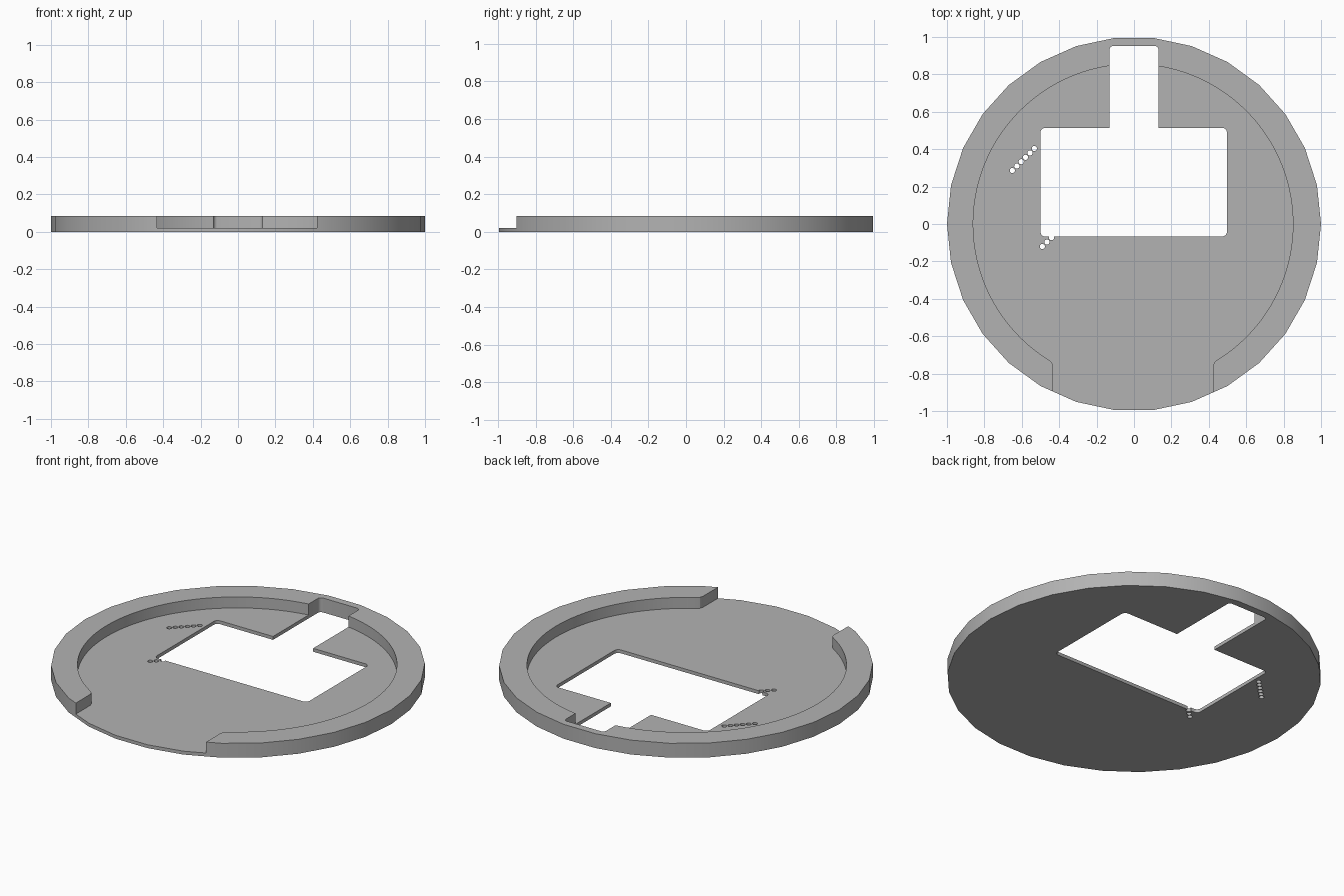
import bpy, bmesh
from math import sin, cos, acos, pi, radians

cube = bpy.data.objects.get("Cube")
if cube:
    bpy.data.objects.remove(cube, do_unlink=True)

HEIGHT, FLOOR = 0.085, 0.02

grey = bpy.data.materials.new("plain grey")
grey.use_nodes = True
colour = (0.45, 0.45, 0.45, 1)
grey.diffuse_color = colour
grey.node_tree.nodes["Principled BSDF"].inputs["Base Color"].default_value = colour


def circle(x, y, r, n):
    return [(x + r * cos(2 * pi * i / n), y + r * sin(2 * pi * i / n)) for i in range(n)]


def rounded_box(x0, x1, y0, y1, r):
    pts = []
    corners = [(x1 - r, y1 - r), (x0 + r, y1 - r), (x0 + r, y0 + r), (x1 - r, y0 + r)]
    for k, (cx, cy) in enumerate(corners):
        for j in range(5):
            a = radians(90 * k + 22.5 * j)
            pts.append((cx + r * cos(a), cy + r * sin(a)))
    return pts


def prism(name, outlines, z0, z1):
    """Extrude closed outlines into solid prisms in one object."""
    bm = bmesh.new()
    for pts in outlines:
        low = bm.faces.new([bm.verts.new((x, y, z0)) for x, y in pts])
        top = bmesh.ops.extrude_face_region(bm, geom=[low])["geom"]
        bmesh.ops.translate(bm, vec=(0, 0, z1 - z0),
                            verts=[v for v in top if isinstance(v, bmesh.types.BMVert)])
    bmesh.ops.recalc_face_normals(bm, faces=bm.faces)
    mesh = bpy.data.meshes.new(name)
    bm.to_mesh(mesh)
    bm.free()
    mesh.materials.append(grey)
    obj = bpy.data.objects.new(name, mesh)
    bpy.context.collection.objects.link(obj)
    return obj


# Faceted disc
tray = prism("round_tray", [circle(0, 0, 1, 30)], 0, HEIGHT)

# Recess with an open front, the rim ends slightly rounded
R, CX, HALF = 0.855, -0.005, 0.427
start = -acos((HALF + 0.02) / R)
sweep = pi - 2 * start
recess = [(CX + R * cos(start + sweep * i / 96), R * sin(start + sweep * i / 96))
          for i in range(97)]
lip = [(HALF + 0.006, -0.742), (HALF, -0.762), (HALF, -1.1)]
recess += [(CX - x, y) for x, y in lip] + [(CX + x, y) for x, y in reversed(lip)]

# Rows of small drilled holes
drills = [circle(-0.65 + 0.0235 * i, 0.286 + 0.0235 * i, 0.014, 16) for i in range(6)]
drills += [circle(-0.49 + 0.0245 * i, -0.12 + 0.0235 * i, 0.014, 16) for i in range(3)]

cutters = [
    prism("recess_cutter", [recess], FLOOR, 0.2),
    prism("window_cutter", [rounded_box(-0.5, 0.497, -0.067, 0.514, 0.025)], -0.1, 0.2),
    prism("slot_cutter", [rounded_box(-0.131, 0.131, 0.3, 0.952, 0.02)], -0.1, 0.2),
    prism("drill_cutter", drills, -0.1, 0.2),
]

bpy.ops.object.select_all(action="DESELECT")
bpy.context.view_layer.objects.active = tray
tray.select_set(True)
for cutter in cutters:
    cutter.hide_render = True
    mod = tray.modifiers.new(cutter.name, "BOOLEAN")
    mod.operation, mod.solver, mod.object = "DIFFERENCE", "EXACT", cutter
    bpy.ops.object.modifier_apply(modifier=mod.name)
    bpy.data.objects.remove(cutter, do_unlink=True)

bpy.ops.object.shade_smooth_by_angle(angle=radians(30))
